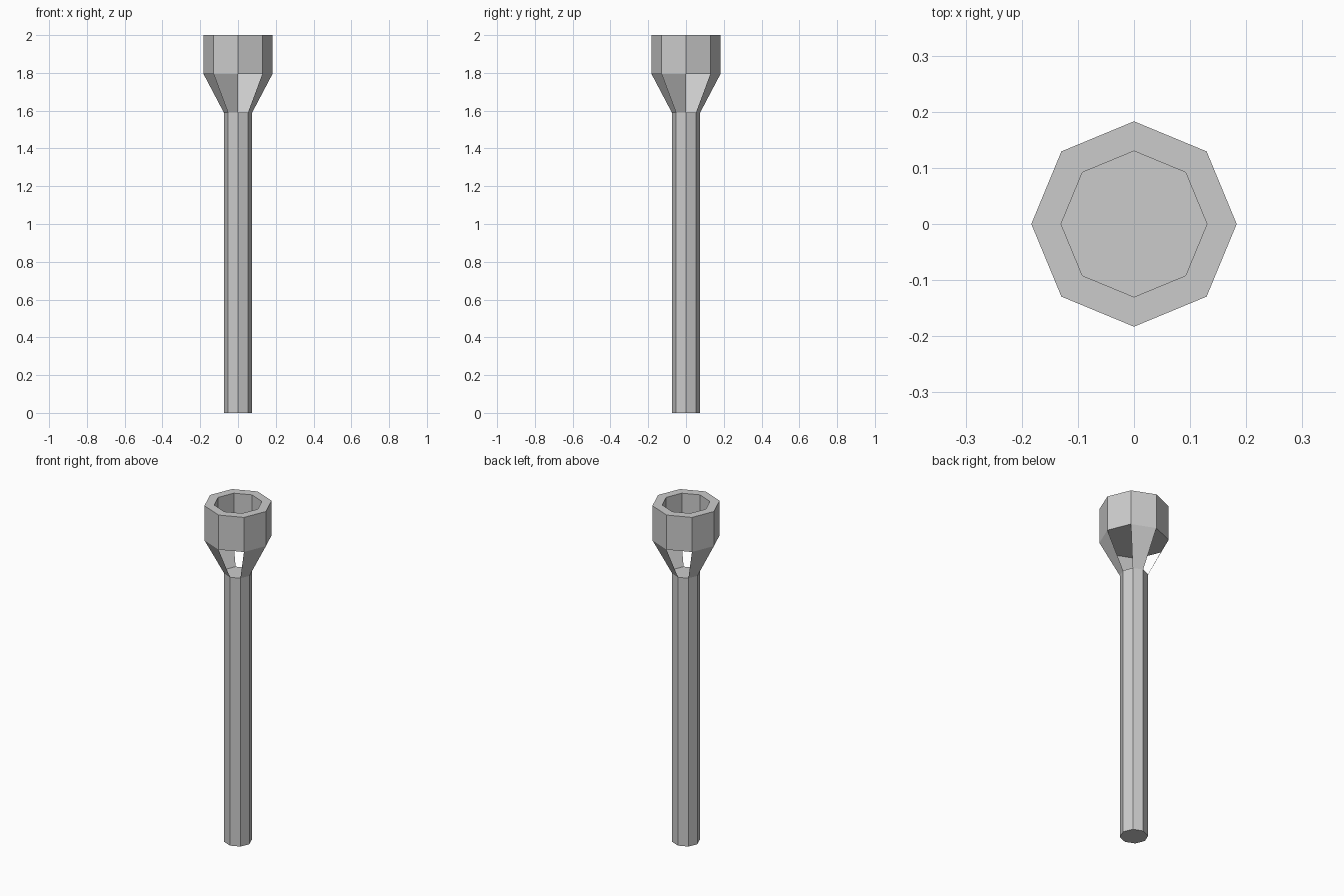
import bpy, bmesh
from math import cos, sin, pi

if "Cube" in bpy.data.objects:
    bpy.data.objects.remove(bpy.data.objects["Cube"])

SIDES = 8
HANDLE_R, CUP_R, HOLE_R = 0.075, 0.183, 0.13
HANDLE_TOP, CUP_BASE, HOLE_FLOOR, TOP = 1.59, 1.795, 1.88, 2.0


def ring(bm, r, z):
    return [bm.verts.new((r * cos(2 * pi * i / SIDES), r * sin(2 * pi * i / SIDES), z))
            for i in range(SIDES)]


def bridge(bm, low, high, indices=range(SIDES)):
    for i in indices:
        j = (i + 1) % SIDES
        bm.faces.new((low[i], low[j], high[j], high[i]))


def finish(bm, name):
    loose = [v for v in bm.verts if not v.link_faces]
    bmesh.ops.delete(bm, geom=loose, context='VERTS')
    mesh = bpy.data.meshes.new(name)
    bm.to_mesh(mesh)
    bm.free()
    bpy.context.collection.objects.link(bpy.data.objects.new(name, mesh))


def lathe(name, profile):
    # closed solid from (radius, height) rings, capped at both ends
    bm = bmesh.new()
    rings = [ring(bm, r, z) for r, z in profile]
    for low, high in zip(rings, rings[1:]):
        bridge(bm, low, high)
    bm.faces.new(rings[0][::-1])
    bm.faces.new(rings[-1])
    finish(bm, name)


# Long octagonal handle
lathe("handle", [(HANDLE_R, 0), (HANDLE_R, HANDLE_TOP)])

# Cup with a recessed top
lathe("cup", [(CUP_R, CUP_BASE), (CUP_R, TOP), (HOLE_R, TOP), (HOLE_R, HOLE_FLOOR)])

# Four flared thin plates with open gaps between them
bm = bmesh.new()
bridge(bm, ring(bm, HANDLE_R, HANDLE_TOP), ring(bm, CUP_R, CUP_BASE), range(1, SIDES, 2))
finish(bm, "support_plates")
